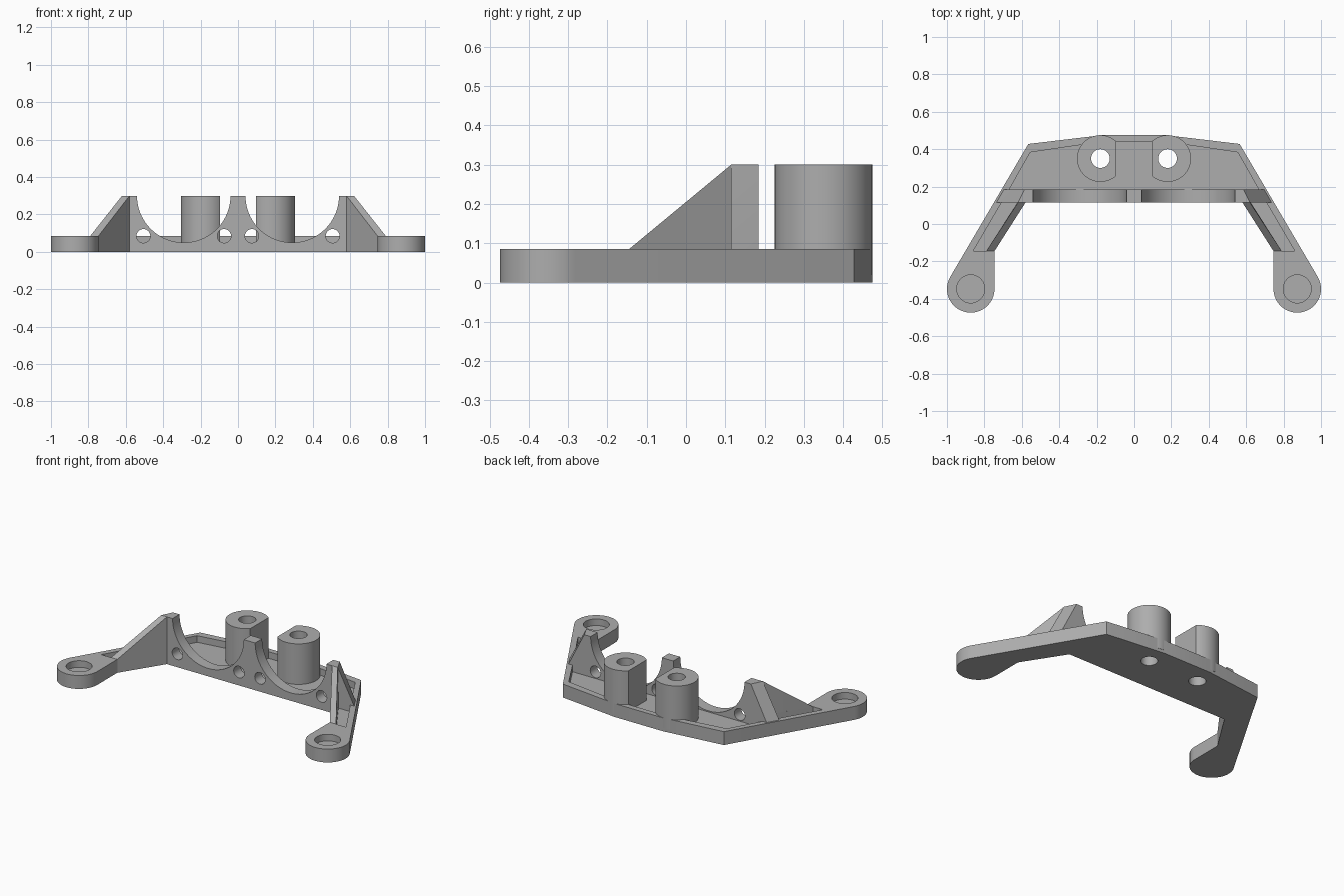
import bpy, bmesh
from math import sin, cos, radians
from mathutils import Matrix

if "Cube" in bpy.data.objects:
    bpy.data.objects.remove(bpy.data.objects["Cube"], do_unlink=True)

grey = bpy.data.materials.new("plain grey")
grey.use_nodes = True
COLOUR = (0.42, 0.42, 0.42, 1)
grey.diffuse_color = COLOUR
grey.node_tree.nodes["Principled BSDF"].inputs["Base Color"].default_value = COLOUR

TOP, RIM, FLOOR = 0.3, 0.085, 0.043
EYE, EYE_R = (0.873, -0.347), 0.127
WALL_FRONT, WALL_BACK = 0.115, 0.185


def add_object(name, bm):
    bmesh.ops.recalc_face_normals(bm, faces=bm.faces)
    mesh = bpy.data.meshes.new(name)
    bm.to_mesh(mesh)
    bm.free()
    mesh.materials.append(grey)
    ob = bpy.data.objects.new(name, mesh)
    bpy.context.collection.objects.link(ob)
    return ob


def prism(name, outline, z0, z1):
    bm = bmesh.new()
    face = bm.faces.new([bm.verts.new((x, y, z0)) for x, y in outline])
    top = bmesh.ops.extrude_face_region(bm, geom=[face])["geom"]
    verts = [v for v in top if isinstance(v, bmesh.types.BMVert)]
    bmesh.ops.translate(bm, verts=verts, vec=(0, 0, z1 - z0))
    return add_object(name, bm)


def hull(name, points):
    bm = bmesh.new()
    for p in points:
        bm.verts.new(p)
    bmesh.ops.convex_hull(bm, input=bm.verts[:])
    bmesh.ops.dissolve_limit(bm, angle_limit=0.001, verts=bm.verts[:], edges=bm.edges[:])
    return add_object(name, bm)


def arc(centre, r, a0, a1, n):
    angles = [radians(a0 + (a1 - a0) * i / n) for i in range(n + 1)]
    return [(centre[0] + r * cos(a), centre[1] + r * sin(a)) for a in angles]


def mirrored(half):
    return half + [(-x, y) for x, y in reversed(half)]


def bore_y(name, x, z, r, n):
    # horizontal cutter running through the front wall
    bm = bmesh.new()
    place = Matrix.Translation((x, 0.12, z)) @ Matrix.Rotation(radians(90), 4, "X")
    bmesh.ops.create_cone(bm, cap_ends=True, segments=n, radius1=r, radius2=r,
                          depth=0.16, matrix=place)
    return add_object(name, bm)


def cut(ob, cutters):
    for c in cutters:
        mod = ob.modifiers.new("cut", "BOOLEAN")
        mod.operation, mod.solver, mod.object = "DIFFERENCE", "EXACT", c
        bpy.context.view_layer.objects.active = ob
        bpy.ops.object.modifier_apply(modifier=mod.name)


# Base plate with two arms ending in round eyes
outline = mirrored([(0.17, 0.475), (0.565, 0.428)] + arc(EYE, EYE_R, 30.5, -180, 32)
                   + [(0.746, -0.145), (0.58, WALL_FRONT)])
plate = prism("base_plate", outline, 0, RIM)

# Cutters: recesses, eye pockets, post bores, wall arches and wall holes
recess = prism("cutter_recess", mirrored([(0.17, 0.44), (0.555, 0.383),
                                         (0.667, WALL_BACK)]), FLOOR, 0.2)
plate_cuts, bores, wall_cuts = [recess], [], []
for s in (-1, 1):
    arm = [(0.79, -0.145), (0.86, -0.145), (0.708, WALL_FRONT), (0.625, WALL_FRONT)]
    plate_cuts.append(prism("cutter_arm", [(s * x, y) for x, y in arm], FLOOR, 0.2))
    plate_cuts.append(prism("cutter_eye", arc((s * EYE[0], EYE[1]), 0.075, 0, 350, 35), FLOOR, 0.2))
    bores.append(prism("cutter_bore", arc((s * 0.18, 0.35), 0.05, 0, 350, 35), -0.1, 0.5))
    wall_cuts.append(bore_y("cutter_arch", s * 0.29, TOP, 0.25, 96))
    for d in (-0.216, 0.216):
        wall_cuts.append(bore_y("cutter_hole", s * 0.29 + d, RIM, 0.037, 32))
cut(plate, plate_cuts + bores + wall_cuts)

# Front wall with sloping ends
low = RIM - 0.005
wall = hull("front_wall", [(s * x, y, z) for s in (-1, 1) for x, y, z in (
    (0.62, WALL_FRONT, TOP), (0.585, WALL_BACK, TOP),
    (0.738, WALL_FRONT, low), (0.698, WALL_BACK, low))])
cut(wall, wall_cuts)
parts = [plate, wall]

for s, side in ((-1, "right"), (1, "left")):
    # Triangular gusset along the inner edge of each arm
    parts.append(hull(side + "_gusset", [(s * x, y, z) for x, y, z in (
        (0.58, WALL_FRONT, TOP), (0.62, WALL_FRONT, TOP),
        (0.58, WALL_FRONT, low), (0.625, WALL_FRONT, low),
        (0.746, -0.145, RIM), (0.79, -0.145, RIM),
        (0.746, -0.145, low), (0.79, -0.145, low))]))
    # Bored post with a flat facing the centre
    post = prism(side + "_post", [(s * x, y) for x, y in
                                  arc((0.18, 0.35), 0.125, -132.8, 132.8, 40)], 0.02, TOP)
    cut(post, bores)
    parts.append(post)

for c in plate_cuts + bores + wall_cuts:
    bpy.data.objects.remove(c, do_unlink=True)

bpy.ops.object.select_all(action="DESELECT")
for ob in parts:
    ob.select_set(True)
bpy.context.view_layer.objects.active = plate
bpy.ops.object.shade_smooth_by_angle(angle=radians(25))
